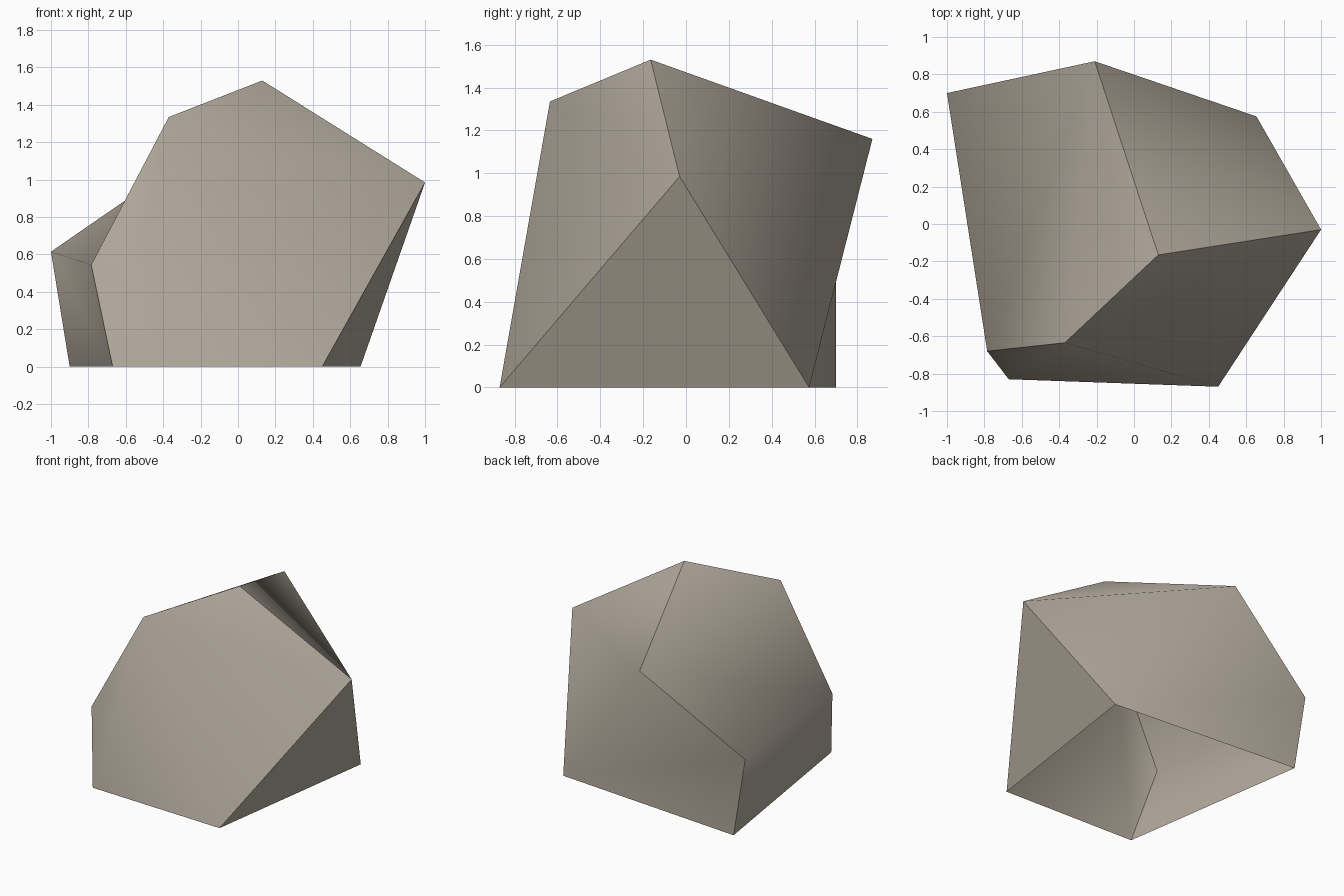
import bpy, bmesh
from mathutils import Vector

if "Cube" in bpy.data.objects:
    bpy.data.objects.remove(bpy.data.objects["Cube"])

# Corner points of the faceted boulder (open underneath)
P = {
    'A': (-1.00, 0.70, 0.615), 'B': (-0.21, 0.87, 1.16),
    'C': (0.655, 0.575, 0.0), 'D': (1.00, -0.03, 0.985),
    'E': (0.13, -0.165, 1.53), 'F': (-0.37, -0.635, 1.335),
    'G': (-0.785, -0.68, 0.545), 'H': (-0.67, -0.83, 0.0),
    'I': (0.45, -0.87, 0.0), 'J': (-0.90, 0.70, 0.0),
}

# Smoothly shaded sides; borders between sides stay sharp
SIDES = {
    'front': ['GHF', 'HIF', 'IDF', 'DEF'],
    'right': ['ICD'],
    'back': ['AJC', 'ABC', 'BCD', 'BDE'],
    'left': ['AJHG', 'AGB', 'GFB', 'FEB'],
}

bm = bmesh.new()
verts = {k: bm.verts.new(p) for k, p in P.items()}
side_of = {}
centre = Vector((0, 0, 0.6))
for side, faces in SIDES.items():
    for names in faces:
        f = bm.faces.new([verts[n] for n in names])
        f.smooth = True
        f.normal_update()
        # Point every face outwards
        if f.normal.dot(f.calc_center_median() - centre) < 0:
            f.normal_flip()
        side_of[f] = side

for e in bm.edges:
    e.smooth = len({side_of[f] for f in e.link_faces}) == 1

mesh = bpy.data.meshes.new("boulder")
bm.to_mesh(mesh)
bm.free()

# Stone colour
stone = bpy.data.materials.new("warm grey stone")
stone.diffuse_color = (0.45, 0.40, 0.335, 1)
stone.use_nodes = True
stone.node_tree.nodes["Principled BSDF"].inputs["Base Color"].default_value = stone.diffuse_color
mesh.materials.append(stone)

boulder = bpy.data.objects.new("boulder", mesh)
bpy.context.collection.objects.link(boulder)
